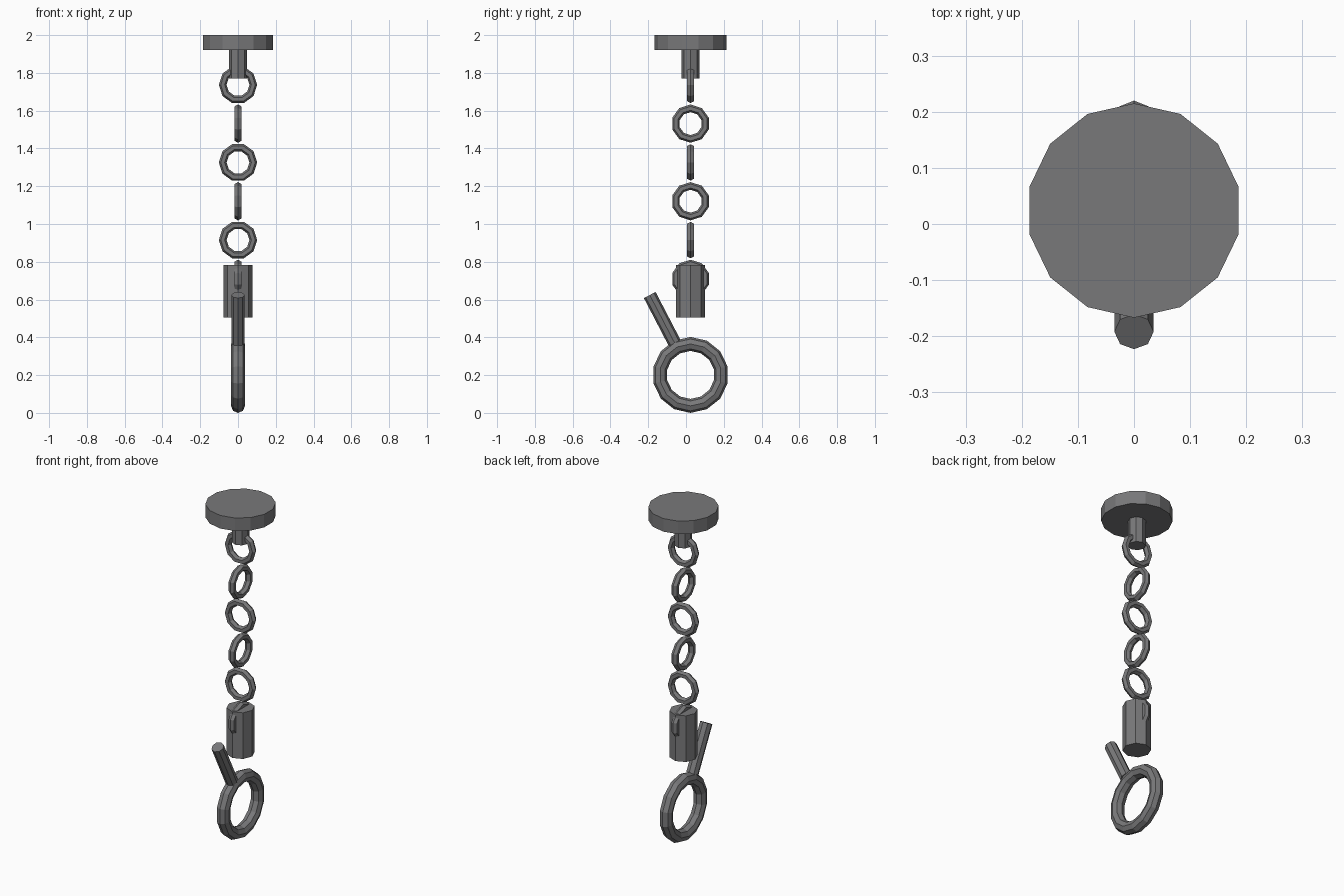
import bpy, bmesh
from math import cos, sin, pi
from mathutils import Vector, Matrix

if "Cube" in bpy.data.objects:
    bpy.data.objects.remove(bpy.data.objects["Cube"])

CY = 0.024  # y of the hanging axis

# dark iron for every part
iron = bpy.data.materials.new("dark_iron")
iron.diffuse_color = (0.19, 0.19, 0.195, 1.0)
iron.use_nodes = True
iron.node_tree.nodes["Principled BSDF"].inputs["Base Color"].default_value = iron.diffuse_color


def make_object(name, bm):
    bmesh.ops.recalc_face_normals(bm, faces=bm.faces)
    mesh = bpy.data.meshes.new(name)
    bm.to_mesh(mesh)
    bm.free()
    mesh.materials.append(iron)
    obj = bpy.data.objects.new(name, mesh)
    bpy.context.collection.objects.link(obj)
    return obj


def rod(name, start, end, radius, sides):
    """Capped prism from start to end, with a corner on the y side."""
    start, end = Vector(start), Vector(end)
    axis = end - start
    tilt = Vector((0, 0, 1)).rotation_difference(axis).to_matrix().to_4x4()
    bm = bmesh.new()
    bmesh.ops.create_cone(bm, cap_ends=True, segments=sides, radius1=radius,
                          radius2=radius, depth=axis.length,
                          matrix=Matrix.Translation((start + end) / 2) @ tilt)
    return make_object(name, bm)


def ring(name, z, major, minor, segs, sides, facing):
    """Faceted ring standing upright, its hole facing along x or y."""
    bm = bmesh.new()
    loops = []
    for i in range(segs):
        a = 2 * pi * i / segs
        loop = []
        for j in range(sides):
            b = 2 * pi * j / sides
            r, d = major + minor * cos(b), minor * sin(b)
            if facing == 'y':
                p = (r * cos(a), CY + d, z + r * sin(a))
            else:
                p = (d, CY + r * sin(a), z + r * cos(a))
            loop.append(bm.verts.new(p))
        loops.append(loop)
    for i in range(segs):
        p, q = loops[i], loops[(i + 1) % segs]
        for j in range(sides):
            k = (j + 1) % sides
            bm.faces.new((p[j], q[j], q[k], p[k]))
    return make_object(name, bm)


# ceiling mount
rod("ceiling_plate", (0, CY, 1.922), (0, CY, 2.0), 0.191, 14)
rod("mount_stem", (0, CY, 1.77), (0, CY, 1.93), 0.048, 8)

# chain of links, each turned a quarter from the last
for n in range(6):
    ring(f"chain_link_{n + 1}", 1.737 - 0.2055 * n, 0.081, 0.0205, 10, 6,
         'y' if n % 2 == 0 else 'x')

# weight below the chain
rod("weight", (0, CY, 0.506), (0, CY, 0.782), 0.077, 8)

# pull ring and its slanted lever
ring("pull_ring", 0.201, 0.164, 0.037, 14, 8, 'x')
rod("lever", (0, -0.06, 0.37), (0, -0.192, 0.624), 0.035, 8)
